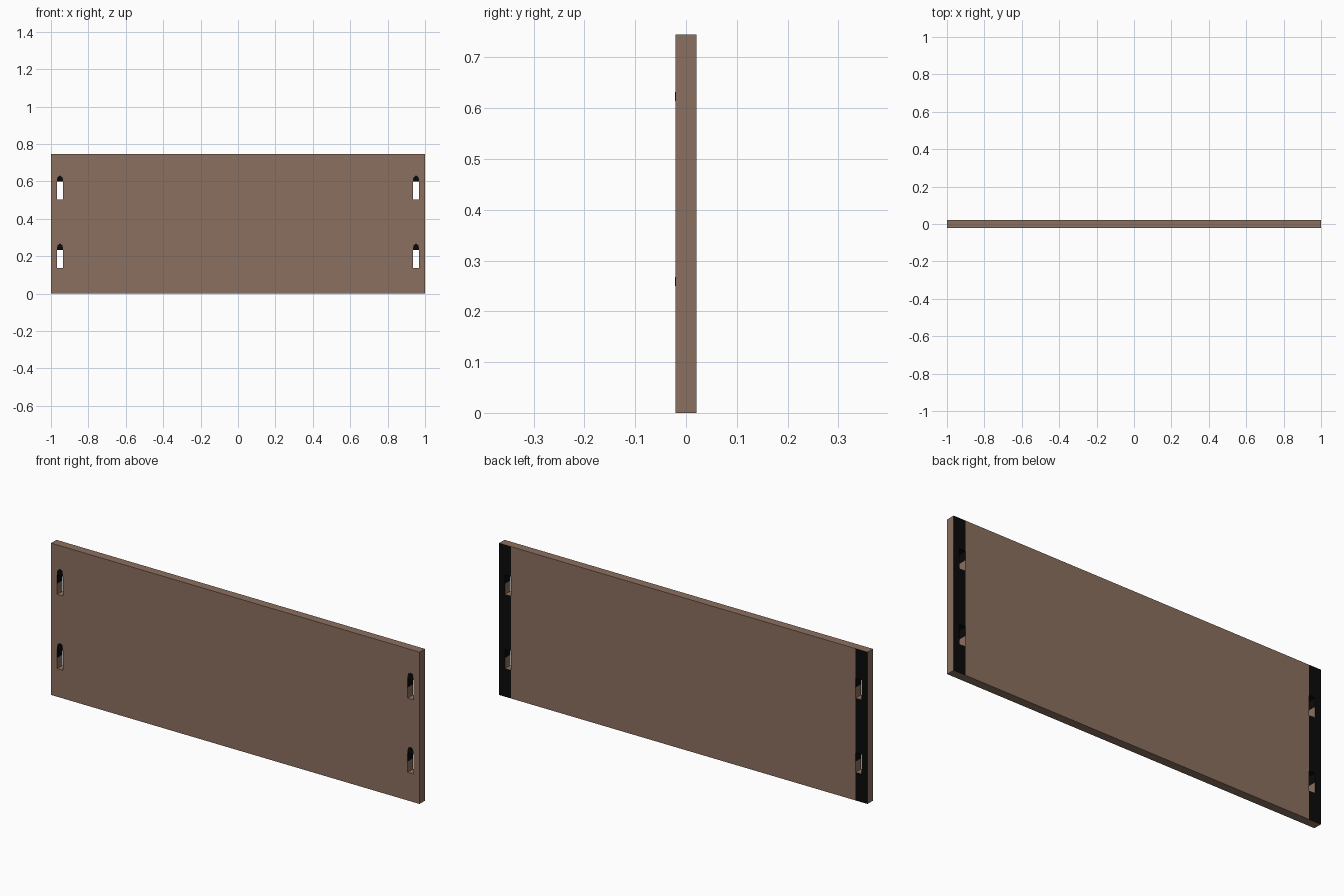
import bpy, bmesh

if "Cube" in bpy.data.objects:
    bpy.data.objects.remove(bpy.data.objects["Cube"])


def material(name, rgb):
    m = bpy.data.materials.new(name)
    m.diffuse_color = (*rgb, 1)
    m.use_nodes = True
    m.node_tree.nodes["Principled BSDF"].inputs["Base Color"].default_value = m.diffuse_color
    return m


brown = material("brown board", (0.26, 0.162, 0.115))
black = material("black", (0.003, 0.003, 0.003))
T = 0.021                                   # half thickness
XS = [-1, -0.968, -0.935, 0.935, 0.968, 1]
ZS = [0, 0.138, 0.19, 0.25, 0.502, 0.554, 0.614, 0.745]


def finish(bm, name):
    bmesh.ops.remove_doubles(bm, verts=bm.verts, dist=1e-5)
    bmesh.ops.recalc_face_normals(bm, faces=bm.faces)
    me = bpy.data.meshes.new(name)
    me.materials.append(brown)
    me.materials.append(black)
    bm.to_mesh(me)
    bm.free()
    ob = bpy.data.objects.new(name, me)
    bpy.context.collection.objects.link(ob)
    return ob


# Board: a slab of cells, leaving four slots open
def solid(i, k):
    inside = 0 <= i < len(XS) - 1 and 0 <= k < len(ZS) - 1
    return inside and not (i in (1, 3) and k in (1, 2, 4, 5))


bm = bmesh.new()


def quad(pts, mat):
    f = bm.faces.new([bm.verts.new(p) for p in pts])
    f.material_index = mat


for i in range(len(XS) - 1):
    for k in range(len(ZS) - 1):
        if not solid(i, k):
            continue
        x0, x1, z0, z1 = XS[i], XS[i + 1], ZS[k], ZS[k + 1]
        for y in (-T, T):                   # black end strips on the back
            quad([(x0, y, z0), (x1, y, z0), (x1, y, z1), (x0, y, z1)],
                 int(y > 0 and i != 2))
        for di, x in ((-1, x0), (1, x1)):   # upper slot walls are black
            if not solid(i + di, k):
                quad([(x, -T, z0), (x, T, z0), (x, T, z1), (x, -T, z1)],
                     int(k in (2, 5) and abs(x) < 0.99))
        for dk, z in ((-1, z0), (1, z1)):
            if not solid(i, k + dk):
                quad([(x0, -T, z), (x1, -T, z), (x1, T, z), (x0, T, z)], 0)
finish(bm, "board")


# Black catch at the top of each slot, with three small teeth
def prism(bm, outline, y0, y1):
    f = bm.faces.new([bm.verts.new((x, y0, z)) for x, z in outline])
    r = bmesh.ops.extrude_face_region(bm, geom=[f])
    for v in r["geom"]:
        if isinstance(v, bmesh.types.BMVert):
            v.co.y = y1


for side, sx in (("left", -0.9515), ("right", 0.9515)):
    for level, z in (("lower", 0.25), ("upper", 0.614)):
        bm = bmesh.new()
        prism(bm, [(sx - 0.0164, z - 0.016), (sx + 0.0164, z - 0.016),
                   (sx + 0.0164, z), (sx - 0.0164, z)], -T, T)
        for dx, h in ((-0.009, 0.013), (0, 0.018), (0.009, 0.013)):
            c = sx + dx
            prism(bm, [(c - 0.0042, z), (c + 0.0042, z), (c + 0.0042, z + h - 0.004),
                       (c, z + h), (c - 0.0042, z + h - 0.004)], -T - 0.0008, -T + 0.004)
        for f in bm.faces:
            f.material_index = 1
        finish(bm, f"{level}_{side}_slot_catch")
